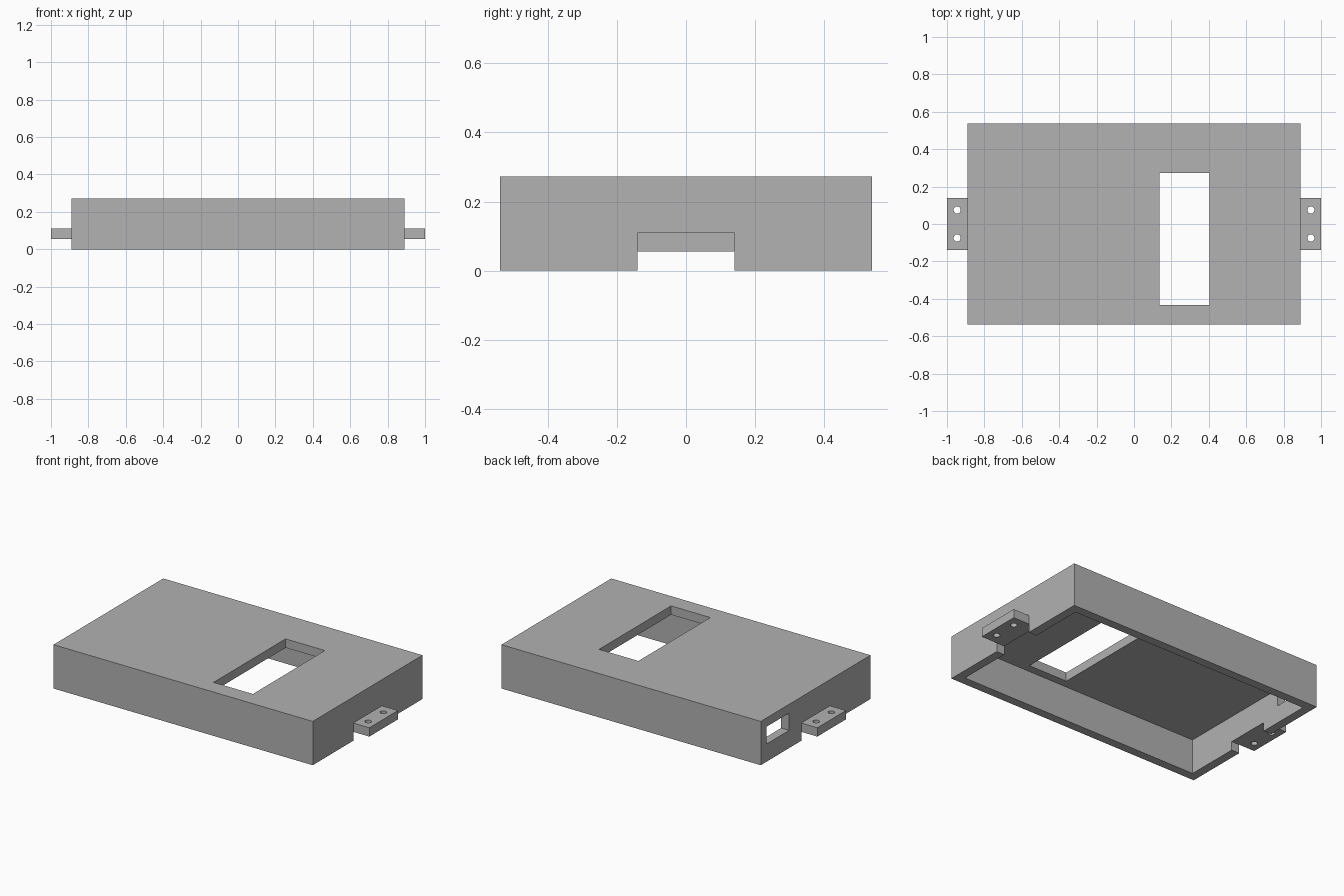
import bpy

default = bpy.data.objects.get("Cube")
if default:
    bpy.data.objects.remove(default, do_unlink=True)

grey = bpy.data.materials.new("plain_grey")
grey.use_nodes = True
colour = (0.445, 0.445, 0.445, 1)
grey.diffuse_color = colour
grey.node_tree.nodes["Principled BSDF"].inputs["Base Color"].default_value = colour

# Overall sizes
HALF_X, HALF_Y, HEIGHT, WALL = 0.89, 0.538, 0.272, 0.055
TAB_Y, TAB_LOW, TAB_TOP = 0.14, 0.055, 0.11


def box(name, x, y, z):
    """Box spanning the three given (low, high) ranges."""
    spans = (x, y, z)
    bpy.ops.mesh.primitive_cube_add(size=1, location=[sum(s) / 2 for s in spans])
    ob = bpy.context.object
    ob.name = name
    ob.scale = [s[1] - s[0] for s in spans]
    bpy.ops.object.transform_apply(location=True, rotation=False, scale=True)
    ob.data.materials.append(grey)
    return ob


def combine(body, other, operation):
    """Apply a boolean to the body and discard the helper."""
    mod = body.modifiers.new(operation.lower(), 'BOOLEAN')
    mod.operation = operation
    mod.solver = 'EXACT'
    mod.object = other
    bpy.context.view_layer.objects.active = body
    bpy.ops.object.modifier_apply(modifier=mod.name)
    bpy.data.objects.remove(other, do_unlink=True)


cover = box("cover_shell", (-HALF_X, HALF_X), (-HALF_Y, HALF_Y), (0, HEIGHT))

# Mounting tab blocks on both ends
for side in (-1, 1):
    xs = sorted((side * 0.86, side * 1.0))
    combine(cover, box("tab", xs, (-TAB_Y, TAB_Y), (0, TAB_TOP)), 'UNION')

# Open underside
combine(cover, box("cavity", (WALL - HALF_X, HALF_X - WALL),
                   (WALL - HALF_Y, HALF_Y - WALL), (-0.2, HEIGHT - WALL)), 'DIFFERENCE')

# Notch under each tab, and its two screw holes
for side in (-1, 1):
    xs = sorted((side * 0.8, side * 1.1))
    combine(cover, box("notch", xs, (-TAB_Y, TAB_Y), (-0.2, TAB_LOW)), 'DIFFERENCE')
    for y in (-0.075, 0.075):
        bpy.ops.mesh.primitive_cylinder_add(vertices=32, radius=0.019, depth=0.2,
                                            location=(side * 0.946, y, 0.08))
        hole = bpy.context.object
        hole.data.materials.append(grey)
        combine(cover, hole, 'DIFFERENCE')

# Window in the top and cable opening in the end wall
combine(cover, box("window", (0.135, 0.405), (-0.432, 0.274), (0.15, 0.4)), 'DIFFERENCE')
combine(cover, box("cable_opening", (-1.0, -0.8), (0.26, HALF_Y - WALL),
                   (0.11, HEIGHT - WALL)), 'DIFFERENCE')

# Crisp edges, round screw holes
bpy.ops.object.select_all(action='DESELECT')
cover.select_set(True)
bpy.context.view_layer.objects.active = cover
bpy.ops.object.shade_smooth_by_angle()
